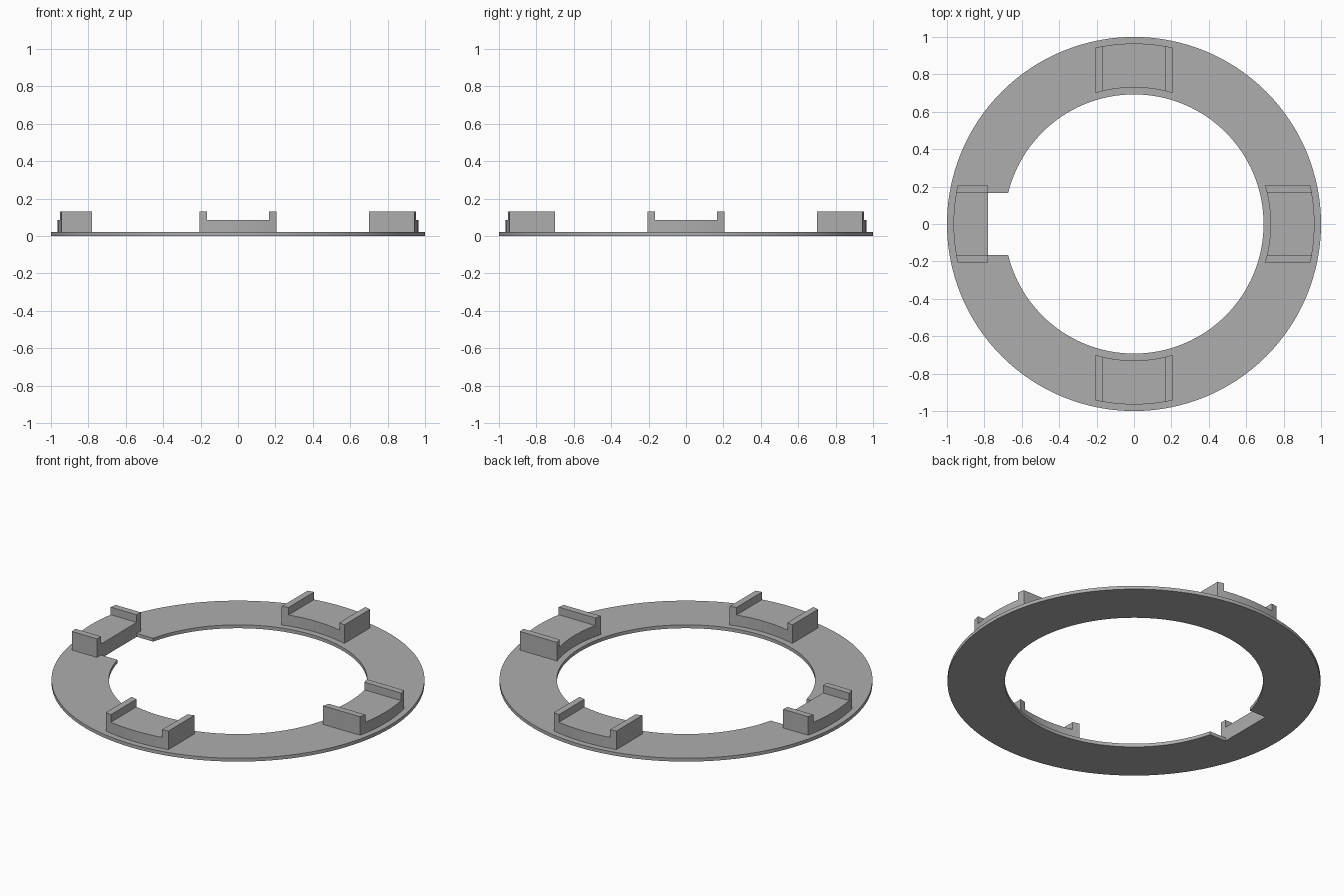
import bpy, bmesh, math
from mathutils import Matrix

if "Cube" in bpy.data.objects:
    bpy.data.objects.remove(bpy.data.objects["Cube"])

RING_OUT, RING_IN, RING_TOP = 1.0, 0.693, 0.02
PAD_OUT, PAD_IN, PAD_TOP = 0.965, 0.73, 0.085
HALF, BED_HALF, RAIL_TOP = 0.205, 0.167, 0.13
NOTCH_X = 0.78
SEGMENTS = 128

grey = bpy.data.materials.new("plain grey")
grey.use_nodes = True
colour = (0.42, 0.42, 0.42, 1)
grey.diffuse_color = colour
grey.node_tree.nodes["Principled BSDF"].inputs["Base Color"].default_value = colour


def raise_faces(bm, faces, height):
    """Extrude faces straight up and return the new top faces."""
    new = bmesh.ops.extrude_face_region(bm, geom=faces)["geom"]
    verts = [g for g in new if isinstance(g, bmesh.types.BMVert)]
    bmesh.ops.translate(bm, verts=verts, vec=(0, 0, height))
    return [g for g in new if isinstance(g, bmesh.types.BMFace)]


def strip(bm, inner, outer, z, closed=False):
    """Flat strip of quads between two rows of points."""
    a = [bm.verts.new((x, y, z)) for x, y in inner]
    b = [bm.verts.new((x, y, z)) for x, y in outer]
    n = len(a)
    return [bm.faces.new((a[i], b[i], b[(i + 1) % n], a[(i + 1) % n]))
            for i in range(n if closed else n - 1)]


def finish(bm, name):
    bmesh.ops.recalc_face_normals(bm, faces=bm.faces)
    mesh = bpy.data.meshes.new(name)
    bm.to_mesh(mesh)
    bm.free()
    mesh.materials.append(grey)
    ob = bpy.data.objects.new(name, mesh)
    bpy.context.collection.objects.link(ob)
    bpy.ops.object.select_all(action="DESELECT")
    ob.select_set(True)
    bpy.context.view_layer.objects.active = ob
    return ob


def circle(radius):
    return [(radius * math.cos(i * math.tau / SEGMENTS),
             radius * math.sin(i * math.tau / SEGMENTS)) for i in range(SEGMENTS)]


# Flat base ring
bm = bmesh.new()
raise_faces(bm, strip(bm, circle(RING_IN), circle(RING_OUT), 0, True), RING_TOP)
ring = finish(bm, "base_ring")

# Rectangular notch in the inner edge on the right side
bm = bmesh.new()
bmesh.ops.create_cube(bm, size=1)
bmesh.ops.scale(bm, vec=(0.3, 2 * BED_HALF, 0.2), verts=bm.verts)
bmesh.ops.translate(bm, vec=(0.15 - NOTCH_X, 0, 0), verts=bm.verts)
cutter = finish(bm, "notch_cutter")
cutter.hide_render = True
cut = ring.modifiers.new("notch", "BOOLEAN")
cut.operation, cut.solver, cut.object = "DIFFERENCE", "EXACT", cutter
bpy.context.view_layer.objects.active = ring
bpy.ops.object.modifier_apply(modifier="notch")
bpy.data.objects.remove(cutter)
bpy.ops.object.select_all(action="DESELECT")
ring.select_set(True)
bpy.ops.object.shade_smooth_by_angle(angle=math.radians(20))


def pad(name, angle, straight=False):
    """Curved bed with a raised rail along each end."""
    steps = 12
    rows = [-HALF] + [BED_HALF * (2 * i / steps - 1) for i in range(steps + 1)] + [HALF]
    inner = [(NOTCH_X if straight else math.sqrt(PAD_IN ** 2 - t * t), t) for t in rows]
    outer = [(math.sqrt(PAD_OUT ** 2 - t * t), t) for t in rows]
    bm = bmesh.new()
    tops = raise_faces(bm, strip(bm, inner, outer, RING_TOP), PAD_TOP - RING_TOP)
    rails = [f for f in tops if abs(f.calc_center_median().y) > BED_HALF]
    raise_faces(bm, rails, RAIL_TOP - PAD_TOP)
    bm.transform(Matrix.Rotation(angle, 4, "Z"))
    finish(bm, name)
    bpy.ops.object.shade_smooth_by_angle(angle=math.radians(20))


# Four pads, the right one squared off at the notch
for i, side in enumerate(("left", "back", "right", "front")):
    pad(side + "_pad", i * math.pi / 2, side == "right")
